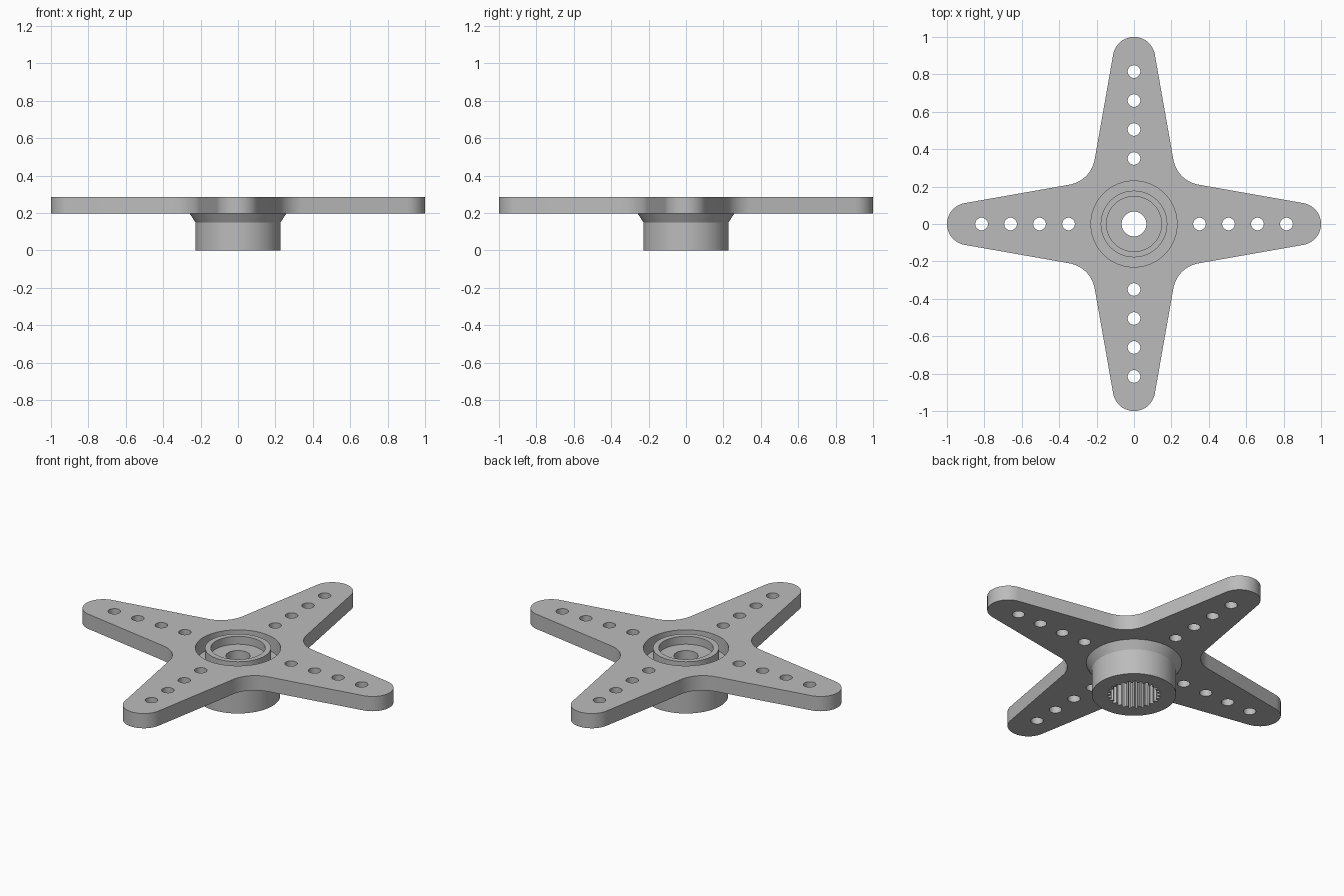
import bpy
import bmesh
from math import sin, cos, pi, radians, tan

cube = bpy.data.objects.get("Cube")
if cube:
    bpy.data.objects.remove(cube, do_unlink=True)

GREY = (0.5, 0.5, 0.5, 1)
plastic = bpy.data.materials.new("grey plastic")
plastic.use_nodes = True
plastic.diffuse_color = GREY
plastic.node_tree.nodes["Principled BSDF"].inputs["Base Color"].default_value = GREY

PLATE_BOTTOM, PLATE_TOP = 0.197, 0.285
GROOVE_R = 0.23


def arc(cx, cy, r, start, end, steps):
    """Points on an arc, angles in degrees."""
    angles = [radians(start + (end - start) * i / steps) for i in range(steps + 1)]
    return [(cx + r * cos(a), cy + r * sin(a)) for a in angles]


def circle(cx, cy, r, steps):
    return arc(cx, cy, r, 0, 360, steps)[:-1]


def turn(points, quarter):
    c, s = [(1, 0), (0, 1), (-1, 0), (0, -1)][quarter]
    return [(x * c - y * s, x * s + y * c) for x, y in points]


def finish(obj):
    obj.data.materials.clear()
    obj.data.materials.append(plastic)
    bpy.ops.object.select_all(action="DESELECT")
    obj.select_set(True)
    bpy.context.view_layer.objects.active = obj
    bpy.ops.object.shade_smooth_by_angle(angle=radians(30))


# Four-armed plate: rounded tips, tapered sides, filleted inner corners
taper = 10
tip_r, fillet_r = 0.113, 0.165
tip = arc(1 - tip_r, 0, tip_r, -90 + taper, 90 - taper, 20)
tx, ty = tip[-1]
slope = tan(radians(taper))
corner = (ty + slope * tx) / (1 + slope)
centre = corner + fillet_r / sin(radians(45 + taper)) * cos(pi / 4)
fillet = arc(centre, centre, fillet_r, 270 - taper, 180 + taper, 12)

loops = [sum((turn(tip + fillet, q) for q in range(4)), [])]
loops.append(circle(0, 0, GROOVE_R, 100))
for q in range(4):
    for i in range(4):
        loops.append(turn(circle(0.35 + 0.155 * i, 0, 0.034, 24), q))

curve = bpy.data.curves.new("arm_plate", "CURVE")
curve.dimensions = "2D"
curve.fill_mode = "BOTH"
curve.extrude = (PLATE_TOP - PLATE_BOTTOM) / 2
for loop in loops:
    spline = curve.splines.new("POLY")
    spline.points.add(len(loop) - 1)
    for point, (x, y) in zip(spline.points, loop):
        point.co = (x, y, 0, 1)
    spline.use_cyclic_u = True

plate = bpy.data.objects.new("arm_plate", curve)
bpy.context.collection.objects.link(plate)
bpy.ops.object.select_all(action="DESELECT")
plate.select_set(True)
bpy.context.view_layer.objects.active = plate
bpy.ops.object.convert(target="MESH")
plate = bpy.context.view_layer.objects.active
for v in plate.data.vertices:
    v.co.z += (PLATE_TOP + PLATE_BOTTOM) / 2
bm = bmesh.new()
bm.from_mesh(plate.data)
bmesh.ops.remove_doubles(bm, verts=bm.verts, dist=0.0001)
bmesh.ops.recalc_face_normals(bm, faces=bm.faces)
bm.to_mesh(plate.data)
bm.free()
finish(plate)

# Hub turned from a closed profile; rows marked True carry the socket teeth
TEETH, STEPS = 25, 100
profile = [
    (0.228, 0, False), (0.228, 0.15, False), (0.258, PLATE_BOTTOM, False),
    (GROOVE_R, PLATE_BOTTOM, False), (0.178, PLATE_BOTTOM, False),
    (0.178, PLATE_TOP, False), (0.147, PLATE_TOP, False),
    (0.147, 0.238, False), (0.066, 0.238, False), (0.066, 0.17, False),
    (0.145, 0.17, True), (0.145, 0, True),
]
bm = bmesh.new()
rings = []
for r, z, toothed in profile:
    ring = []
    for i in range(STEPS):
        a = 2 * pi * i / STEPS
        radius = r - 0.018 if toothed and i % 4 < 2 else r
        ring.append(bm.verts.new((radius * cos(a), radius * sin(a), z)))
    rings.append(ring)
for k, ring in enumerate(rings):
    above = rings[(k + 1) % len(rings)]
    for i in range(STEPS):
        j = (i + 1) % STEPS
        bm.faces.new((ring[i], ring[j], above[j], above[i]))
bmesh.ops.recalc_face_normals(bm, faces=bm.faces)
mesh = bpy.data.meshes.new("hub")
bm.to_mesh(mesh)
bm.free()
hub = bpy.data.objects.new("hub", mesh)
bpy.context.collection.objects.link(hub)
finish(hub)
